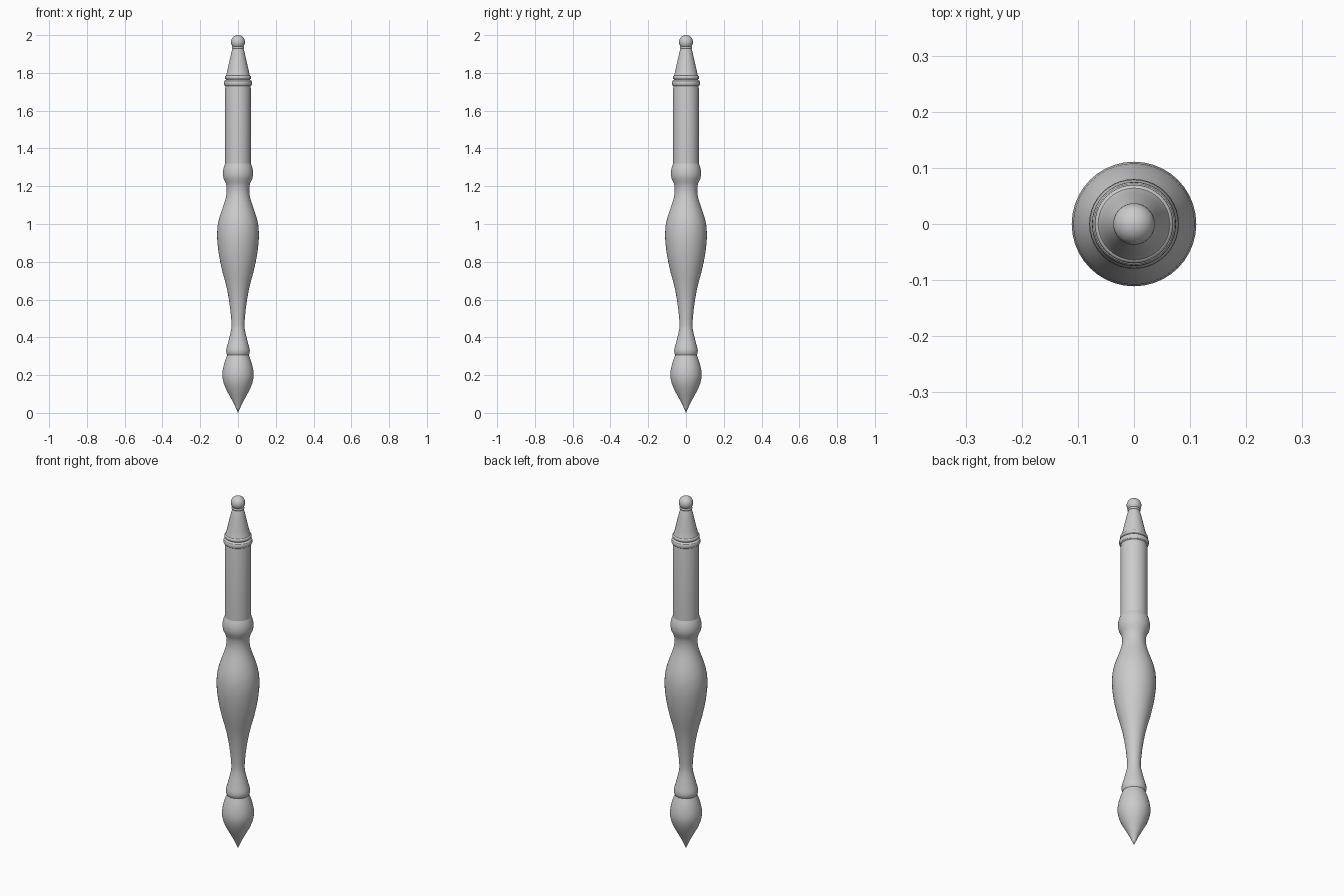
import bpy, bmesh, math
from mathutils import Matrix

if "Cube" in bpy.data.objects:
    bpy.data.objects.remove(bpy.data.objects["Cube"])

SEG = 40

def lathe(name, profile, angle=35):
    """Revolve (radius, z) points around the z axis."""
    bm = bmesh.new()
    vs = [bm.verts.new((r, 0, z)) for r, z in profile]
    edges = [bm.edges.new(p) for p in zip(vs, vs[1:])]
    bmesh.ops.spin(bm, geom=vs + edges, cent=(0, 0, 0), axis=(0, 0, 1),
                   angle=math.tau, steps=SEG, use_duplicate=False)
    bmesh.ops.remove_doubles(bm, verts=bm.verts, dist=1e-5)
    bmesh.ops.recalc_face_normals(bm, faces=bm.faces)
    return finish(name, bm, angle)

def finish(name, bm, angle):
    me = bpy.data.meshes.new(name)
    bm.to_mesh(me)
    bm.free()
    ob = bpy.data.objects.new(name, me)
    bpy.context.collection.objects.link(ob)
    bpy.ops.object.select_all(action='DESELECT')
    ob.select_set(True)
    bpy.context.view_layer.objects.active = ob
    bpy.ops.object.shade_smooth_by_angle(angle=math.radians(angle))
    return ob

def bead(r, z, h, d, n=6):
    """Half-round bead of height h standing out by d from radius r."""
    return [(r + d * math.sin(math.pi * i / n), z - h / 2 * math.cos(math.pi * i / n))
            for i in range(n + 1)]

# pointed bulb at the foot
lathe("pointed_foot", [
    (0, 0), (.011, .025), (.025, .055), (.044, .09), (.063, .125), (.075, .155),
    (.081, .18), (.083, .20), (.081, .225), (.076, .25), (.067, .28), (.056, .308), (0, .308)])

# lower collar, slim neck, belly and waist
lathe("turned_body", [
    (0, .305), (.056, .305), (.061, .315), (.063, .33), (.060, .345), (.053, .37),
    (.043, .41), (.036, .44), (.034, .465), (.036, .50), (.041, .55), (.048, .60),
    (.057, .65), (.069, .70), (.083, .75), (.094, .80), (.103, .85), (.109, .90),
    (.111, .945), (.108, .99), (.100, 1.03), (.087, 1.07), (.073, 1.11),
    (.064, 1.14), (.060, 1.165), (.060, 1.20), (.066, 1.22), (.076, 1.24),
    (.080, 1.26), (.079, 1.285), (.074, 1.305), (.068, 1.32), (0, 1.32)])

# straight shaft with ring mouldings and tapered cap
lathe("shaft_and_cap",
      [(0, 1.315), (.068, 1.315), (.068, 1.715), (.066, 1.73)]
      + bead(.068, 1.746, .028, .007)
      + [(.063, 1.765)] + bead(.064, 1.776, .018, .006)
      + [(.062, 1.79), (.055, 1.82), (.046, 1.86), (.038, 1.895), (.033, 1.915), (.030, 1.924)]
      + bead(.029, 1.934, .012, .004) + bead(.028, 1.945, .008, .002, 4) + [(0, 1.949)])

# ball finial
bm = bmesh.new()
bmesh.ops.create_uvsphere(bm, u_segments=SEG, v_segments=20, radius=.037,
                          matrix=Matrix.Translation((0, 0, 1.963)))
finish("ball_finial", bm, 35)
